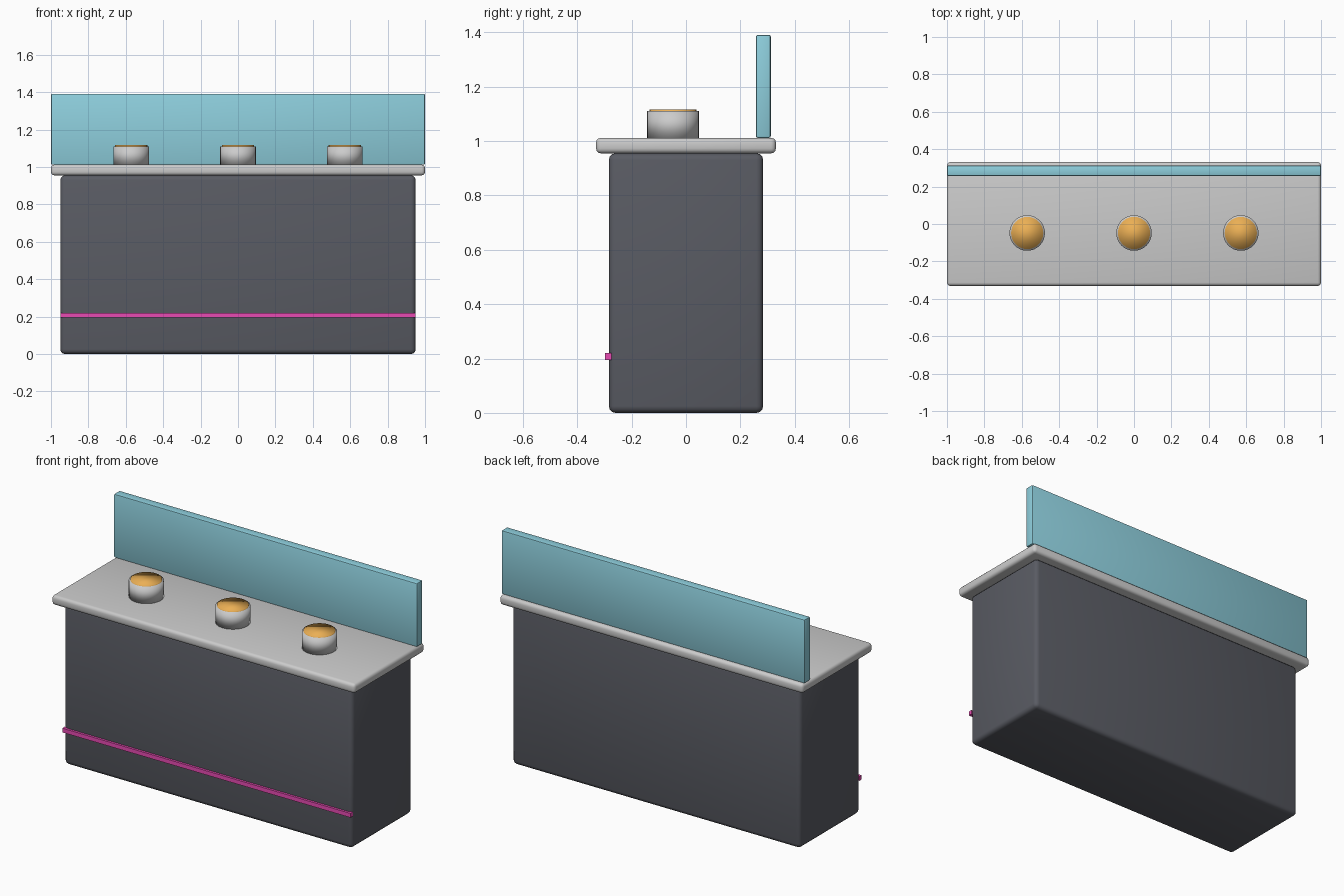
import bpy

if "Cube" in bpy.data.objects:
    bpy.data.objects.remove(bpy.data.objects["Cube"])


def material(name, color):
    m = bpy.data.materials.new(name)
    m.diffuse_color = (*color, 1.0)
    m.use_nodes = True
    m.node_tree.nodes["Principled BSDF"].inputs["Base Color"].default_value = m.diffuse_color
    return m


def finish(ob, name, mat):
    ob.name = name
    if mat:
        ob.data.materials.append(mat)
    return ob


def box(name, lo, hi, bevel, mat=None, segments=3):
    center = [(a + b) / 2 for a, b in zip(lo, hi)]
    bpy.ops.mesh.primitive_cube_add(size=1, location=center)
    ob = finish(bpy.context.object, name, mat)
    ob.scale = [b - a for a, b in zip(lo, hi)]
    bpy.ops.object.transform_apply(location=False, rotation=False, scale=True)
    if bevel:
        mod = ob.modifiers.new("rounded_edges", 'BEVEL')
        mod.width = bevel
        mod.segments = segments
        bpy.ops.object.modifier_apply(modifier=mod.name)
        bpy.ops.object.shade_smooth_by_angle()
    return ob


def cylinder(name, x, y, z0, z1, radius, mat=None):
    bpy.ops.mesh.primitive_cylinder_add(vertices=32, radius=radius, depth=z1 - z0,
                                        location=(x, y, (z0 + z1) / 2))
    ob = finish(bpy.context.object, name, mat)
    bpy.ops.object.shade_smooth()
    return ob


dark = material("dark_panel", (0.10, 0.105, 0.125))
glass = material("blue_glass", (0.27, 0.62, 0.72))
gold = material("gold_food", (0.83, 0.43, 0.09))
pink = material("pink_light", (0.80, 0.07, 0.45))

# Cabinet, countertop and rear glass screen
box("cabinet", (-0.95, -0.284, 0), (0.95, 0.284, 0.955), 0.025, dark)
box("countertop", (-1, -0.331, 0.955), (1, 0.331, 1.012), 0.018)
box("glass_screen", (-1, 0.257, 1.012), (1, 0.312, 1.391), 0.007, glass, 2)

# Light strip along the lower front
box("light_strip", (-0.95, -0.298, 0.195), (0.95, -0.275, 0.22), 0, pink)

# Row of three pots with gold contents
for i, x in enumerate((-0.571, 0, 0.571), 1):
    cylinder(f"pot_{i}", x, -0.048, 1.01, 1.11, 0.095)
    cylinder(f"pot_contents_{i}", x, -0.048, 1.095, 1.117, 0.086, gold)
